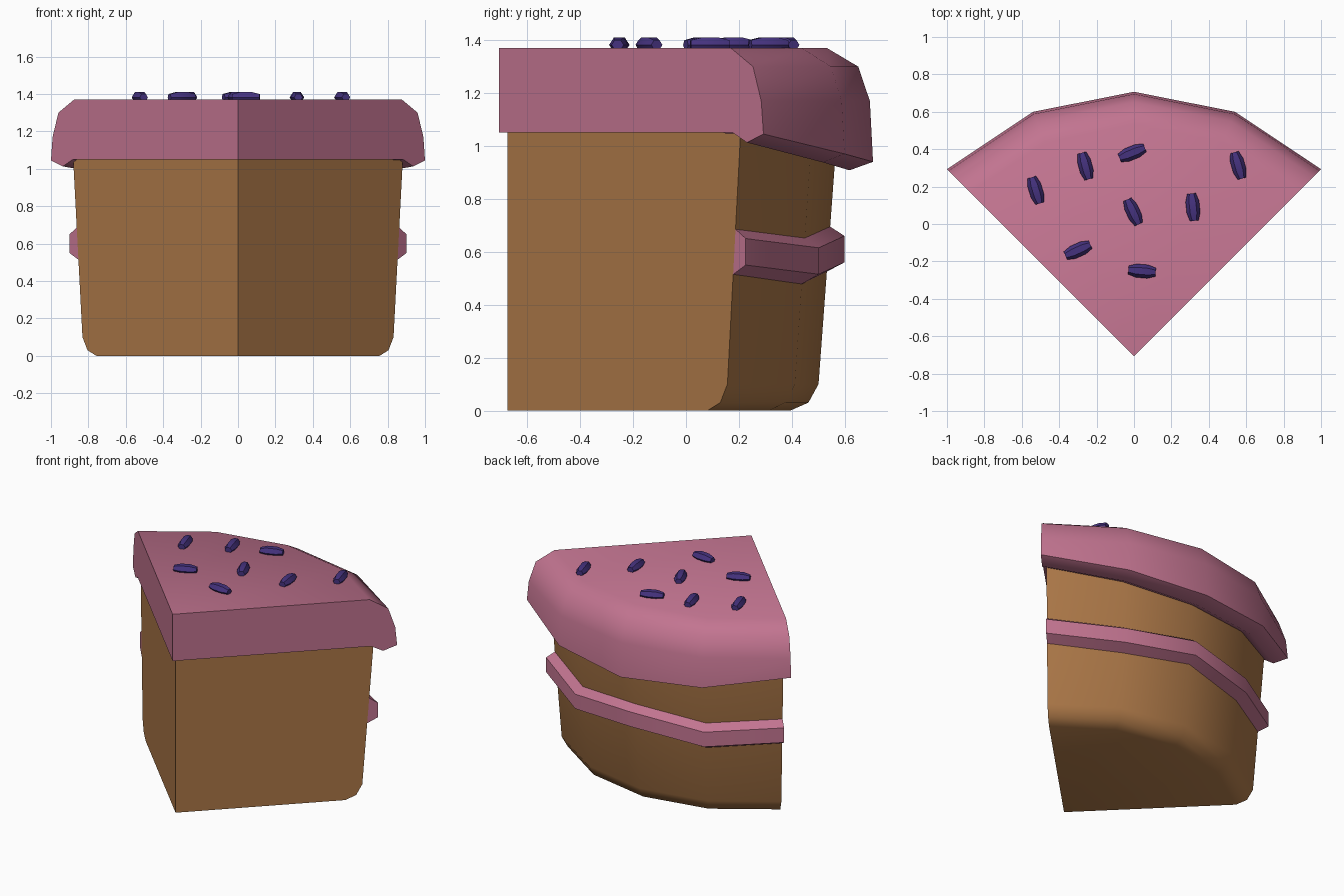
import bpy, bmesh, math

if "Cube" in bpy.data.objects:
    bpy.data.objects.remove(bpy.data.objects["Cube"])

def material(name, rgb):
    m = bpy.data.materials.new(name)
    m.diffuse_color = (*rgb, 1)
    m.use_nodes = True
    m.node_tree.nodes["Principled BSDF"].inputs["Base Color"].default_value = m.diffuse_color
    return m

pink = material("pink_frosting", (0.54, 0.175, 0.28))
brown = material("brown_sponge", (0.42, 0.19, 0.065))
purple = material("purple_sprinkle", (0.06, 0.032, 0.21))

def finish(name, bm, mat, angle):
    bmesh.ops.remove_doubles(bm, verts=bm.verts, dist=1e-5)
    bmesh.ops.recalc_face_normals(bm, faces=bm.faces)
    me = bpy.data.meshes.new(name)
    bm.to_mesh(me)
    bm.free()
    me.materials.append(mat)
    ob = bpy.data.objects.new(name, me)
    bpy.context.collection.objects.link(ob)
    bpy.ops.object.select_all(action='DESELECT')
    ob.select_set(True)
    bpy.context.view_layer.objects.active = ob
    bpy.ops.object.shade_smooth_by_angle(angle=math.radians(angle))
    return ob

def wedge(name, apex_y, profile_at, mat):
    """Quarter-turn lathe in four steps; profile_at(i) gives (r, z) points."""
    bm = bmesh.new()
    cols = []
    for i in range(-2, 3):
        a = math.radians(22.5 * i)
        cols.append([bm.verts.new((r * math.sin(a), apex_y + r * math.cos(a), z))
                     for r, z in profile_at(abs(i))])
    n = len(cols[0])
    for c, d in zip(cols, cols[1:]):
        for k in range(n):
            j = (k + 1) % n
            on_axis = c[k].co.xy == d[k].co.xy and c[j].co.xy == d[j].co.xy
            if not on_axis:
                bm.faces.new((c[k], d[k], d[j], c[j]))
    bm.faces.new(cols[0])
    bm.faces.new(cols[-1])
    return finish(name, bm, mat, 50)

# Sponge body with rounded foot
wedge("sponge", -0.675, lambda i: [
    (0, 0), (1.07, 0), (1.138, 0.03), (1.176, 0.1), (1.247, 1.06), (0, 1.06)], brown)

# Frosting cap, overhanging lower towards the middle of the back
def frosting_profile(i):
    b = (0.94, 0.97, 1.045)[i]
    return [(0, 1.37), (1.24, 1.37), (1.358, 1.30), (1.402, 1.17), (1.414, b),
            (1.325, b - 0.032), (1.25, b + 0.005), (1.2, 1.05), (0, 1.05)]
wedge("frosting", -0.707, frosting_profile, pink)

# Wavy cream band around the curved back
def band_profile(i):
    c = (0.61, 0.565, 0.60)[i]
    return [(1.212, c + 0.09), (1.274, c + 0.05), (1.274, c - 0.05), (1.198, c - 0.09)]
wedge("cream_band", -0.675, band_profile, pink)

# Sprinkles: small six-sided pills lying on top
def sprinkle(i, x, y, deg):
    bm = bmesh.new()
    ca, sa = math.cos(math.radians(deg)), math.sin(math.radians(deg))
    rings = []
    for u, r in ((-0.073, 0.023), (-0.03, 0.036), (0.03, 0.036), (0.073, 0.023)):
        ring = []
        for k in range(6):
            t = math.radians(60 * k)
            v, w = r * math.cos(t), r * math.sin(t)
            ring.append(bm.verts.new((x + u * ca - v * sa, y + u * sa + v * ca, 1.382 + w * 0.9)))
        rings.append(ring)
    for p, q in zip(rings, rings[1:]):
        for k in range(6):
            j = (k + 1) % 6
            bm.faces.new((p[k], p[j], q[j], q[k]))
    bm.faces.new(rings[0])
    bm.faces.new(rings[-1])
    finish(f"sprinkle_{i}", bm, purple, 30)

for i, s in enumerate([(-0.525, 0.18, 107), (-0.26, 0.31, 105), (-0.01, 0.38, 22),
                       (0.557, 0.313, 106), (-0.005, 0.065, 115), (0.315, 0.09, 96),
                       (-0.30, -0.14, 24), (0.043, -0.252, -5)]):
    sprinkle(i + 1, *s)
